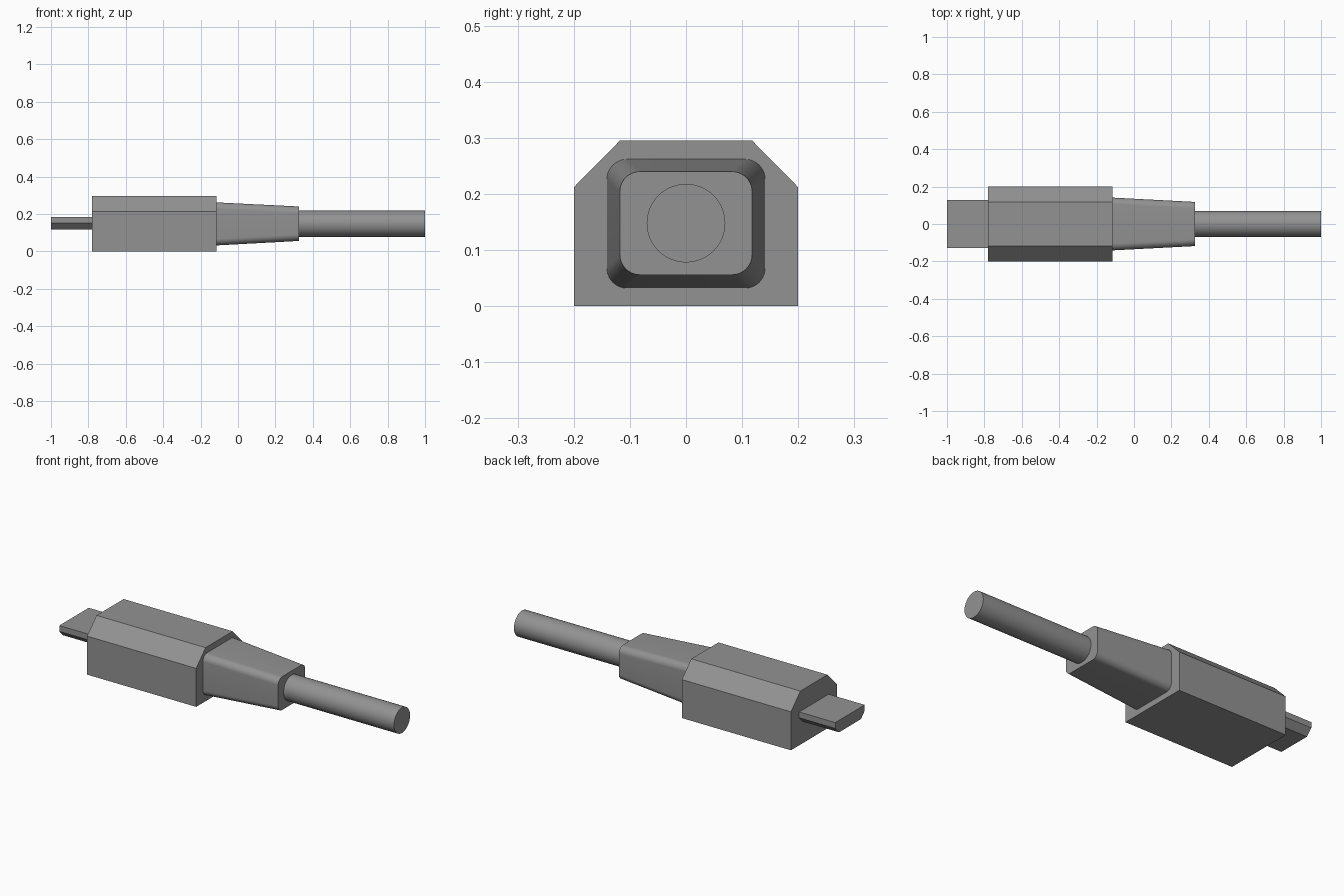
import bpy, bmesh
from math import sin, cos, pi

cube = bpy.data.objects.get("Cube")
if cube:
    bpy.data.objects.remove(cube, do_unlink=True)

# One plain grey for every part
grey = bpy.data.materials.new("mid grey")
grey.use_nodes = True
colour = (0.29, 0.29, 0.29, 1)
grey.diffuse_color = colour
grey.node_tree.nodes["Principled BSDF"].inputs["Base Color"].default_value = colour


def loft(name, x0, section0, x1, section1, smooth=False):
    """Solid between two (y, z) outlines standing at x0 and x1."""
    bm = bmesh.new()
    a = [bm.verts.new((x0, y, z)) for y, z in section0]
    b = [bm.verts.new((x1, y, z)) for y, z in section1]
    n = len(a)
    for i in range(n):
        j = (i + 1) % n
        bm.faces.new((a[i], a[j], b[j], b[i]))
    bm.faces.new(a)
    bm.faces.new(b)
    bmesh.ops.recalc_face_normals(bm, faces=bm.faces)
    mesh = bpy.data.meshes.new(name)
    bm.to_mesh(mesh)
    bm.free()
    obj = bpy.data.objects.new(name, mesh)
    bpy.context.collection.objects.link(obj)
    mesh.materials.append(grey)
    if smooth:
        bpy.ops.object.select_all(action='DESELECT')
        obj.select_set(True)
        bpy.context.view_layer.objects.active = obj
        bpy.ops.object.shade_smooth_by_angle(angle=pi / 6)
    return obj


def mirrored(half):
    """Closed outline from its +y half, listed bottom to top."""
    return half + [(-y, z) for y, z in reversed(half)]


def rounded(half_width, bottom, top, radius, steps=10):
    """Rounded rectangle outline."""
    half = []
    for start, z in ((-pi / 2, bottom + radius), (0, top - radius)):
        for i in range(steps + 1):
            t = start + pi / 2 * i / steps
            half.append((half_width - radius + radius * cos(t), z + radius * sin(t)))
    return mirrored(half)


def circle(radius, z, sides=48):
    return [(radius * cos(2 * pi * i / sides), z + radius * sin(2 * pi * i / sides))
            for i in range(sides)]


# Plug tip, narrowed along its lower edges
tip = mirrored([(0.095, 0.118), (0.128, 0.152), (0.128, 0.184)])
loft("plug_tip", -1, tip, -0.78, tip)

# Housing with chamfered upper edges
body = mirrored([(0.2, 0), (0.2, 0.212), (0.118, 0.295)])
loft("housing", -0.78, body, -0.115, body)

# Tapered strain relief
loft("strain_relief", -0.115, rounded(0.141, 0.032, 0.262, 0.036),
     0.327, rounded(0.118, 0.056, 0.24, 0.036), smooth=True)

# Round cable
cable = circle(0.07, 0.148)
loft("cable", 0.327, cable, 1, cable, smooth=True)
